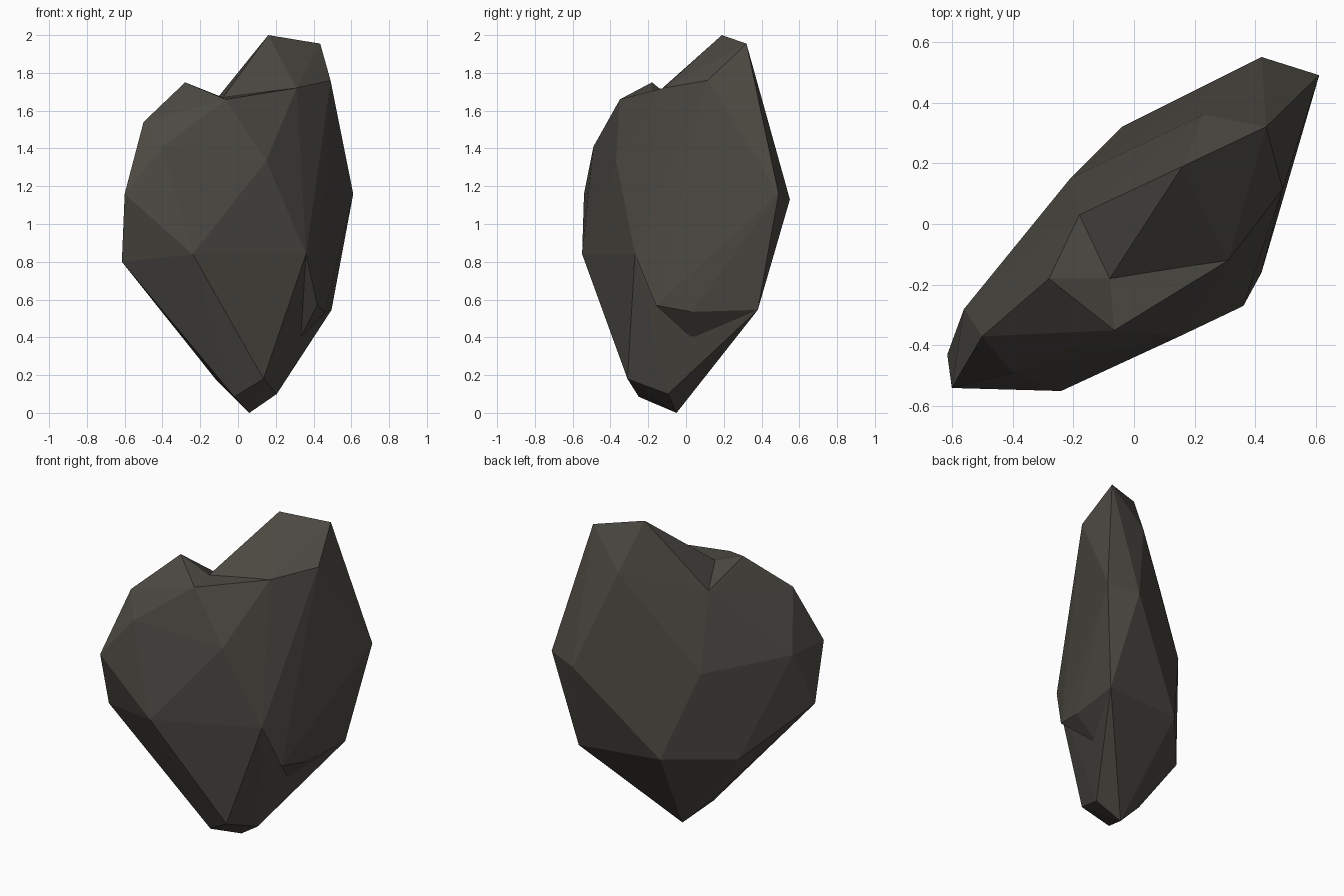
import bpy, bmesh
from mathutils import Vector

if "Cube" in bpy.data.objects:
    bpy.data.objects.remove(bpy.data.objects["Cube"])

# Corner points of the faceted rock
P = {
    # right peak
    "A": (.16, .19, 2.0), "B": (.435, .32, 1.955), "C": (.49, .115, 1.76),
    "D": (.61, .49, 1.16), "E": (.42, .55, 1.13), "F": (.495, .38, .545),
    "G": (.31, -.12, 1.72), "q": (.23, .36, 1.71),
    # left peak and front
    "H": (-.065, -.35, 1.66), "I": (-.40, -.49, 1.41), "J": (-.60, -.54, 1.16),
    "K": (-.615, -.43, .80), "L": (-.24, -.55, .84), "M": (-.50, -.37, 1.54),
    "N": (-.28, -.18, 1.75), "Q": (.15, -.37, 1.335), "R": (.36, -.27, .84),
    # cleft between the peaks
    "O": (-.08, -.18, 1.67), "P": (-.18, .03, 1.58),
    # small ledge low on the right
    "S": (.42, -.16, .57), "t": (.46, .03, .535), "T": (.32, .05, .38),
    # foot
    "U": (.135, -.31, .18), "V": (.205, -.095, .10), "W": (.06, -.05, 0),
    "X": (-.02, -.25, .085), "Y": (-.12, -.10, .18), "Z": (-.35, -.36, .53),
    # back
    "p": (-.21, .15, 1.10), "r": (-.04, .32, .57), "s": (-.56, -.28, 1.15),
    "a": (-.35, -.035, .52),
}

# Convex masses that make up the rock
MASSES = [
    "CDEFGqHIJKLQROPUVWXYZprsa",   # core
    "ABCDEGqOPpQ",                 # right peak
    "NMsIJHOPp",                   # left peak
    "RStTFCD",                     # right ledge
]


def hull(names):
    bm = bmesh.new()
    for n in names:
        bm.verts.new(P[n])
    res = bmesh.ops.convex_hull(bm, input=bm.verts[:])
    junk = {g for g in res["geom_interior"] + res["geom_unused"]
            if isinstance(g, bmesh.types.BMVert)}
    if junk:
        bmesh.ops.delete(bm, geom=list(junk), context='VERTS')
    bmesh.ops.recalc_face_normals(bm, faces=bm.faces[:])
    bm.normal_update()
    faces = [([v.co.copy() for v in f.verts], f.normal.copy()) for f in bm.faces]
    bm.free()
    return faces


def buried(corners, other):
    # True when a face lies inside another convex mass
    mid = sum(corners, Vector()) / len(corners)
    for pts, n in other:
        if n.dot(mid - pts[0]) > -1e-3:
            return False
        if any(n.dot(c - pts[0]) > 1e-4 for c in corners):
            return False
    return True


hulls = [hull(m) for m in MASSES]

# Join the masses, leaving out faces buried inside a neighbour
verts, faces = [], []
for h in hulls:
    for corners, _ in h:
        if any(o is not h and buried(corners, o) for o in hulls):
            continue
        faces.append(range(len(verts), len(verts) + len(corners)))
        verts += corners

mesh = bpy.data.meshes.new("rock")
mesh.from_pydata([tuple(v) for v in verts], [], [tuple(f) for f in faces])
mesh.update()
rock = bpy.data.objects.new("rock", mesh)
bpy.context.collection.objects.link(rock)

# Dark stone colour
stone = bpy.data.materials.new("dark stone")
stone.diffuse_color = (.073, .067, .056, 1)
stone.use_nodes = True
stone.node_tree.nodes["Principled BSDF"].inputs["Base Color"].default_value = stone.diffuse_color
mesh.materials.append(stone)
